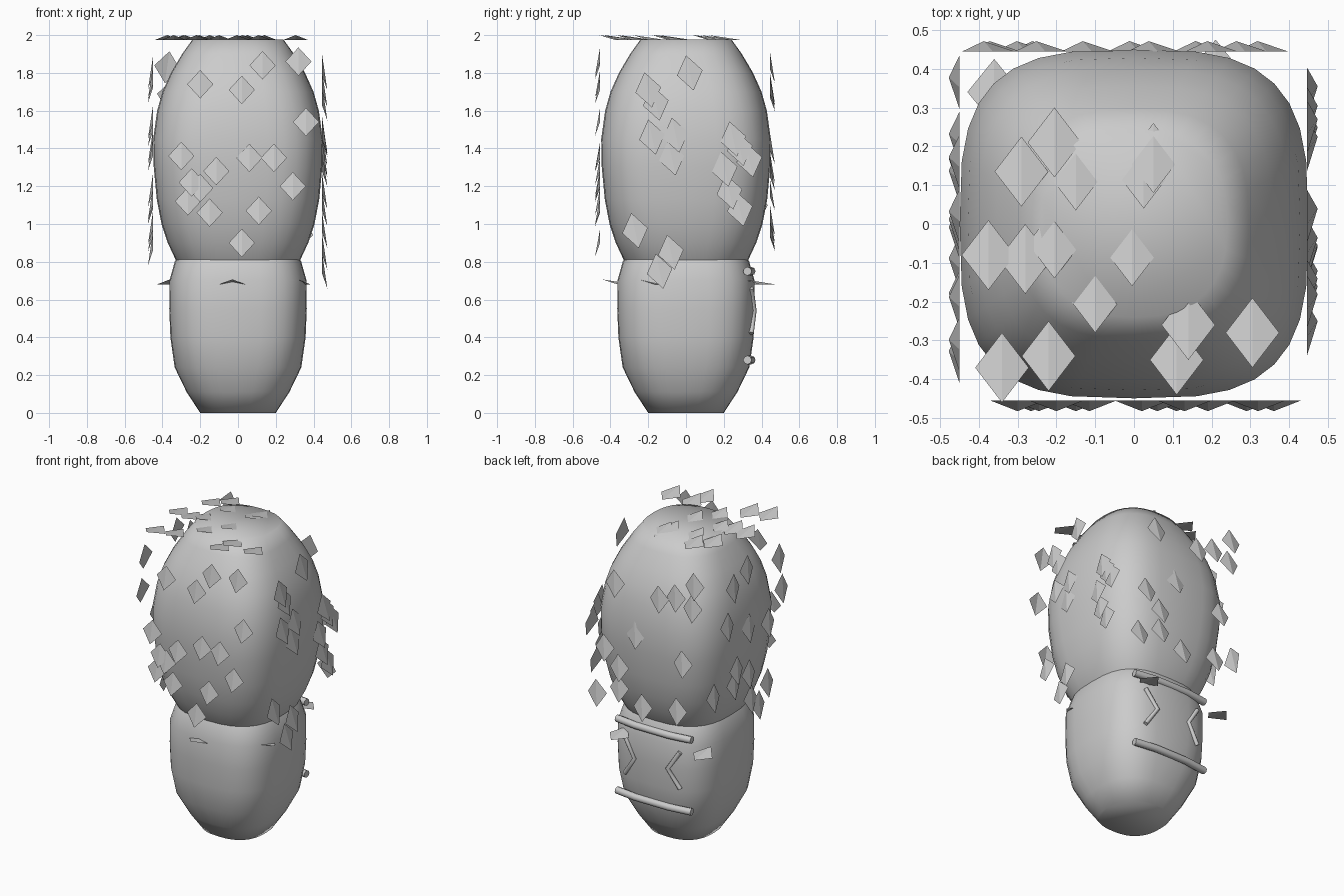
import bpy, math
from mathutils import Vector, Matrix

if "Cube" in bpy.data.objects:
    bpy.data.objects.remove(bpy.data.objects["Cube"])


def make_object(name, verts, faces):
    me = bpy.data.meshes.new(name)
    me.from_pydata(verts, [], faces)
    me.update()
    ob = bpy.data.objects.new(name, me)
    bpy.context.collection.objects.link(ob)
    return ob


def rounded_body(name, profile, sides=32):
    """Stack of superellipse rings: profile = (z, radius, squareness)."""
    verts, faces = [], []
    for z, r, n in profile:
        for i in range(sides):
            t = 2 * math.pi * i / sides
            c, s = math.cos(t), math.sin(t)
            verts.append((r * math.copysign(abs(c) ** (2 / n), c),
                          r * math.copysign(abs(s) ** (2 / n), s), z))
    for k in range(len(profile) - 1):
        for i in range(sides):
            j = (i + 1) % sides
            a, b = k * sides, (k + 1) * sides
            faces.append((a + i, a + j, b + j, b + i))
    faces.append(tuple(reversed(range(sides))))
    top = (len(profile) - 1) * sides
    faces.append(tuple(top + i for i in range(sides)))
    ob = make_object(name, verts, faces)
    bpy.context.view_layer.objects.active = ob
    ob.select_set(True)
    bpy.ops.object.shade_smooth_by_angle(angle=math.radians(60))
    ob.select_set(False)
    return ob


def leaves(name, spots, place, normal, up, half, tilt):
    """Folded kites: top and sides lie on the wall, the tip lifts outward."""
    normal, up = Vector(normal), Vector(up)
    rot = Matrix.Rotation(math.radians(tilt), 3, normal)
    u = rot @ up
    side = u.cross(normal)
    verts, faces = [], []
    for spot in spots:
        c = Vector(place(*spot))
        n = len(verts)
        verts += [c + u * half, c + side * 0.069,
                  c - u * half + normal * 0.027, c - side * 0.069]
        faces += [(n, n + 2, n + 1), (n, n + 3, n + 2)]
    return make_object(name, verts, faces)


def rod(name, points, radius):
    cu = bpy.data.curves.new(name, 'CURVE')
    cu.dimensions = '3D'
    cu.bevel_depth = radius
    cu.bevel_resolution = 2
    cu.use_fill_caps = True
    sp = cu.splines.new('POLY')
    sp.points.add(len(points) - 1)
    for p, co in zip(sp.points, points):
        p.co = (*co, 1)
    ob = bpy.data.objects.new(name, cu)
    bpy.context.collection.objects.link(ob)
    return ob


# Trunk
rounded_body("trunk", [
    (0, .20, 2.5), (.11, .272, 2.6), (.24, .335, 2.8), (.40, .358, 3),
    (.55, .364, 3), (.70, .363, 3), (.80, .335, 2.9), (.90, .28, 2.7)])

# Canopy
rounded_body("canopy", [
    (.70, .25, 2.7), (.80, .325, 2.8), (.90, .372, 2.9), (1.0, .405, 3),
    (1.13, .430, 3.1), (1.3, .446, 3.2), (1.45, .449, 3.2), (1.6, .428, 3.1),
    (1.7, .400, 3), (1.8, .355, 2.9), (1.9, .296, 2.7), (1.978, .24, 2.5)])

# Leaves on each side of the canopy
leaves("front_leaves", [
    (-.20, 1.74), (.02, 1.71), (.13, 1.84), (.32, 1.86), (.36, 1.54),
    (-.30, 1.36), (.06, 1.35), (.19, 1.35), (-.115, 1.28), (-.245, 1.22),
    (-.265, 1.12), (-.15, 1.06), (-.20, 1.19), (.29, 1.20), (.11, 1.07),
    (.02, .90)],
    lambda x, z: (x, -.455, z), (0, -1, 0), (0, 0, 1), .075, 0)
leaves("right_leaves", [
    (-.20, 1.71), (-.16, 1.64), (.02, 1.80), (-.18, 1.46), (-.055, 1.47),
    (-.075, 1.35), (.25, 1.45), (.285, 1.40), (.335, 1.34), (.205, 1.29),
    (.23, 1.17), (.285, 1.08), (-.27, .965), (-.08, .85), (-.14, .75)],
    lambda y, z: (.446, y, z), (1, 0, 0), (0, 0, 1), .095, 12)
leaves("back_leaves", [
    (-.12, 1.68), (-.24, 1.72), (-.375, 1.83), (-.36, 1.68), (-.29, 1.30),
    (0, .94), (-.25, .98), (.17, 1.02), (.275, 1.26), (.17, 1.155),
    (.20, 1.70), (.05, 1.40), (.33, .95)],
    lambda x, z: (x, .444, z), (0, 1, 0), (0, 0, 1), .085, 8)
leaves("left_leaves", [
    (.16, 1.73), (.02, 1.80), (-.34, 1.54), (-.31, 1.75), (-.20, 1.37),
    (.125, 1.18), (.365, 1.09), (.156, 1.095), (0, 1.11), (-.19, .98),
    (-.02, .94), (0, 1.41), (.22, 1.50), (-.1, .87)],
    lambda y, z: (-.45, y, z), (-1, 0, 0), (0, 0, 1), .09, -8)
leaves("top_leaves", [
    (-.205, .21), (-.29, .135), (-.15, .125), (.05, .17), (.025, .13),
    (-.375, -.08), (-.28, -.09), (-.205, -.05), (-.005, -.07), (-.10, -.19),
    (.14, -.26), (.11, -.35), (.305, -.28), (-.22, -.34), (-.34, -.37)],
    lambda x, y: (x, y, 1.973), (0, 0, 1), (0, 1, 0), .09, 0)

# Small flat leaves sticking out of the trunk
leaves("trunk_leaves", [(-.03, -.36), (.315, -.165), (.21, .39), (-.36, .34)],
       lambda x, y: (x, y, .68), (0, 0, 1), (0, 1, 0), .085, 0)

# Bars and angled strips on the back of the trunk
for name, z in (("upper_bar", .75), ("lower_bar", .28)):
    rod(name, [(-.27, .325, z), (-.12, .345, z), (.12, .345, z), (.27, .325, z)], .023)
for name, s in (("left_strip", -1), ("right_strip", 1)):
    rod(name, [(s * .20, .345, .66), (s * .12, .36, .54), (s * .20, .345, .42)], .014)
